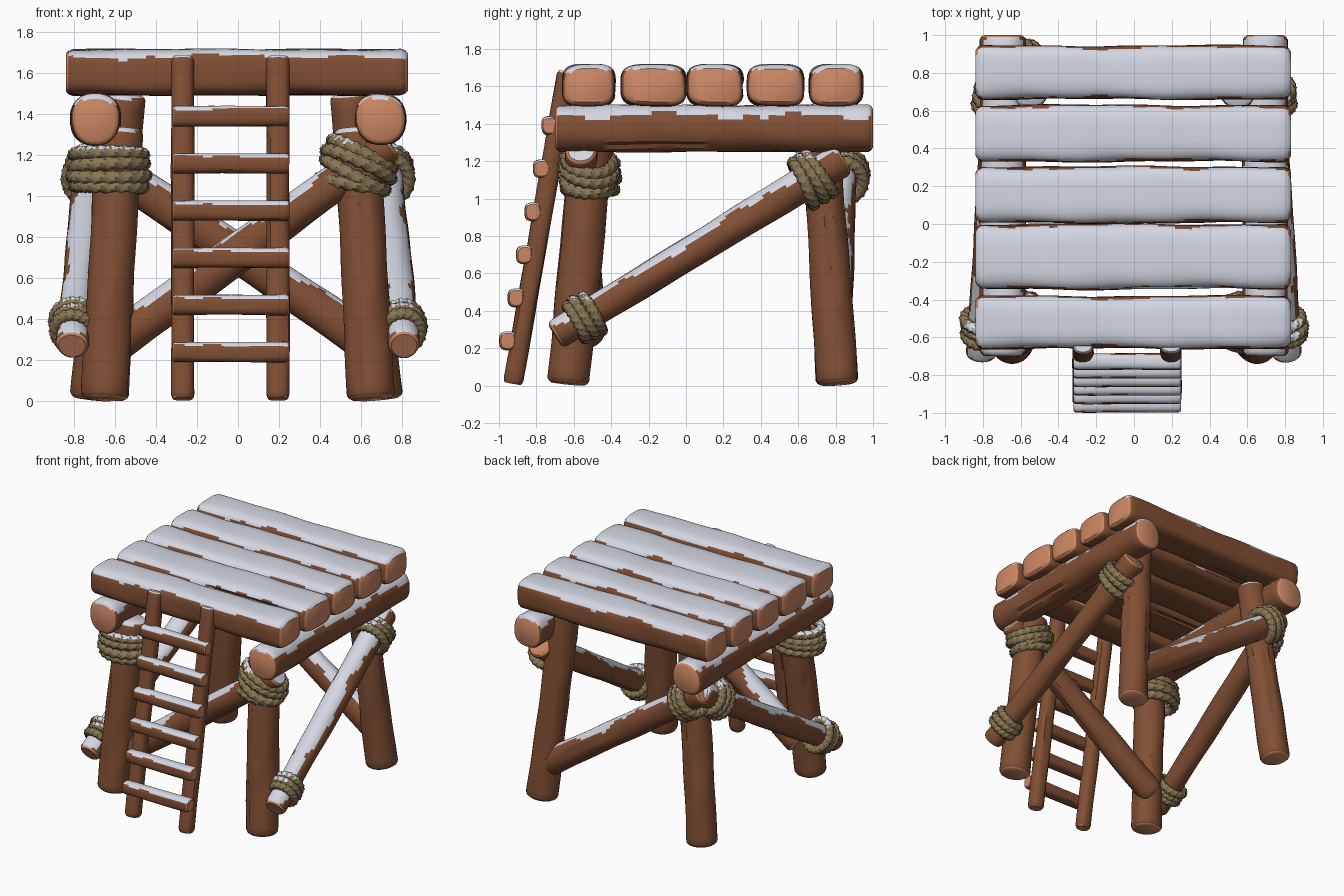
import bpy, bmesh, math, random
from mathutils import Vector

random.seed(4)
cube = bpy.data.objects.get("Cube")
if cube:
    bpy.data.objects.remove(cube)


def material(name, rgb):
    mat = bpy.data.materials.new(name)
    mat.use_nodes = True
    mat.diffuse_color = (*rgb, 1)
    mat.node_tree.nodes["Principled BSDF"].inputs["Base Color"].default_value = (*rgb, 1)
    return mat


BARK = material("bark_brown", (0.22, 0.078, 0.034))
CUT = material("cut_wood", (0.60, 0.24, 0.125))
SNOW = material("snow_white", (0.66, 0.68, 0.77))
ROPE = material("rope_tan", (0.25, 0.185, 0.09))


def frame(axis):
    """Side and up vectors across an axis."""
    ref = Vector((0, 1, 0)) if abs(axis.z) > 0.9 else Vector((0, 0, 1))
    side = axis.cross(ref).normalized()
    return side, side.cross(axis)


def finish(bm, name, mats):
    """Smooth shading with sharp creases, then link the object."""
    bmesh.ops.recalc_face_normals(bm, faces=bm.faces)
    for f in bm.faces:
        f.smooth = True
    for e in bm.edges:
        e.smooth = e.calc_face_angle(0) < math.radians(40)
    mesh = bpy.data.meshes.new(name)
    bm.to_mesh(mesh)
    bm.free()
    for m in mats:
        mesh.materials.append(m)
    obj = bpy.data.objects.new(name, mesh)
    bpy.context.collection.objects.link(obj)
    return obj


def bridge(bm, r0, r1):
    n = len(r0)
    for i in range(n):
        j = (i + 1) % n
        bm.faces.new((r0[i], r0[j], r1[j], r1[i]))


def log(name, a, b, wide, high, taper=1.0, power=2.0, bevel=0.025, sides=28, snow=0.5):
    """Wobbly log from a to b: bark sides, pale cut ends and snow on top."""
    a, b = Vector(a), Vector(b)
    length = (b - a).length
    axis = (b - a) / length
    side, up = frame(axis)
    phase = random.uniform(0, 6)
    inner = max(8, int(length * 22))
    stops = [(0, 0.8), (bevel * 0.4, 0.93), (bevel, 1.0)]
    span = length - 2 * bevel
    stops += [(bevel + span * i / inner, 1.0) for i in range(1, inner)]
    stops += [(length - d, s) for d, s in reversed(stops[:3])]
    # long cracks running with the grain
    cracks = [(random.randrange(sides), random.uniform(0, 0.6), random.uniform(0.2, 0.4))
              for _ in range(4)]
    bm = bmesh.new()
    rings = []
    for d, s in stops:
        t = d / length
        k = s * (1 + (taper - 1) * t)
        ring = []
        for i in range(sides):
            ang = math.tau * (i + 0.5) / sides
            c, n = math.cos(ang), math.sin(ang)
            wob = 1 + 0.025 * math.sin(5 * d + phase + 2 * ang) + 0.015 * math.sin(13 * d + 3 * ang)
            dirz = side.z * c + up.z * n
            if dirz < 0.3 and any(i == ci and t0 < t < t0 + tl for ci, t0, tl in cracks):
                wob *= 0.9
            x = math.copysign(abs(c) ** (2 / power), c) * wide
            y = math.copysign(abs(n) ** (2 / power), n) * high
            ring.append(bm.verts.new(a + axis * d + (side * x + up * y) * k * wob))
        rings.append(ring)
    for r0, r1 in zip(rings, rings[1:]):
        bridge(bm, r0, r1)
    bm.faces.new(rings[0])
    bm.faces.new(rings[-1])
    bmesh.ops.recalc_face_normals(bm, faces=bm.faces)
    for f in bm.faces:
        d = (f.calc_center_median() - a).dot(axis)
        edge = snow + 0.13 * math.sin(9 * d + phase) + 0.08 * math.sin(27 * d + 2 * phase)
        if f.normal.z > edge:
            f.material_index = 2
        elif abs(f.normal.dot(axis)) > 0.6:
            f.material_index = 1
    return finish(bm, name, (BARK, CUT, SNOW))


def rope(name, centre, axis, wide, high, loops=4, tube=0.032, tilt=0.12):
    """Stack of twisted rope loops lashed around an axis."""
    centre, axis = Vector(centre), Vector(axis).normalized()
    side, up = frame(axis)
    bm = bmesh.new()
    steps, around = 72, 12
    for n in range(loops):
        lean = random.uniform(-tilt, tilt)
        turn = random.uniform(0, 6)
        grow = random.uniform(0.93, 1.05)
        base = centre + axis * (n - (loops - 1) / 2) * tube * 1.6
        rings = []
        for i in range(steps):
            ang = math.tau * i / steps
            out = side * math.cos(ang) + up * math.sin(ang)
            mid = base + (side * math.cos(ang) * wide + up * math.sin(ang) * high) * grow
            mid += axis * lean * wide * math.sin(ang + turn)
            ring = []
            for j in range(around):
                phi = math.tau * j / around
                r = tube * (1 + 0.16 * math.cos(3 * phi + 18 * ang))
                ring.append(bm.verts.new(mid + (out * math.cos(phi) + axis * math.sin(phi)) * r))
            rings.append(ring)
        for i in range(steps):
            bridge(bm, rings[i], rings[(i + 1) % steps])
    bmesh.ops.recalc_face_normals(bm, faces=bm.faces)
    top = max(v.co.z for v in bm.verts)
    for f in bm.faces:
        if f.normal.z > 0.6 and f.calc_center_median().z > top - 0.05:
            f.material_index = 1
    return finish(bm, name, (ROPE, SNOW))


# deck planks, front to back
for n, (y0, y1) in enumerate([(-0.66, -0.38), (-0.345, 0.0), (0.005, 0.305),
                              (0.33, 0.63), (0.66, 0.945)]):
    y = (y0 + y1) / 2
    log(f"deck_plank_{n + 1}", (-0.84, y, 1.605), (0.83, y, 1.605), (y1 - y0) / 2, 0.112,
        power=3.6, bevel=0.035, sides=36)

# posts, deck beams and side braces
for label, s in (("right", -1), ("left", 1)):
    log(f"{label}_deck_beam", (s * 0.695, -0.7, 1.375), (s * 0.695, 1.0, 1.375), 0.122, 0.125,
        power=2.3)
    log(f"{label}_front_post", (s * 0.65, -0.63, 0.01), (s * 0.58, -0.5, 1.33), 0.115, 0.115)
    log(f"{label}_back_post", (0.02 * (s < 0) * s + s * 0.69, 0.81, 0.01),
        (s * 0.55, 0.71, 1.5), 0.115, 0.112, taper=0.9)
    low = Vector((s * 0.81, -0.7, 0.27))
    high = Vector((s * 0.70, 0.84, 1.21))
    log(f"{label}_side_brace", low, high, 0.08, 0.08, taper=1.15)
    run = high - low
    rope(f"{label}_low_lashing", low + run * 0.1, run, 0.095, 0.105, loops=3, tube=0.029)
    rope(f"{label}_high_lashing", low + run * 0.89, run, 0.115, 0.12, loops=3, tube=0.031)

# crossing braces at the front and back
front_low, front_high = Vector((-0.62, -0.53, 0.27)), Vector((0.74, -0.56, 1.26))
back_low, back_high = Vector((0.66, 0.8, 0.27)), Vector((-0.74, 0.84, 1.22))
log("front_brace", front_low, front_high, 0.095, 0.1, taper=0.9, snow=0.55)
log("back_brace", back_low, back_high, 0.085, 0.1, taper=0.9, snow=0.55)

# lashings at the post heads
rope("right_front_post_lashing", (-0.63, -0.51, 1.125), (0, 0, 1), 0.17, 0.13, tilt=0.1)
rope("left_front_post_lashing", (0.58, -0.52, 1.13), (0.35, 0, 1), 0.165, 0.13, tilt=0.2)
rope("back_brace_lashing", back_low.lerp(back_high, 0.9), back_high - back_low, 0.115, 0.12,
     loops=3)

# ladder rails and rungs
foot, head = Vector((0, -0.925, 0.01)), Vector((0, -0.635, 1.68))
for label, x in (("right", -0.27), ("left", 0.195)):
    shift = Vector((x, 0, 0))
    log(f"{label}_ladder_rail", foot + shift, head + shift, 0.057, 0.053, power=2.5, sides=16)
for n in range(6):
    z = 0.24 + n * 0.23
    y = -0.953 + n * 0.045
    log(f"ladder_rung_{n + 1}", (-0.32, y, z), (0.25, y, z), 0.045, 0.05, power=2.8,
        bevel=0.015, sides=20)
